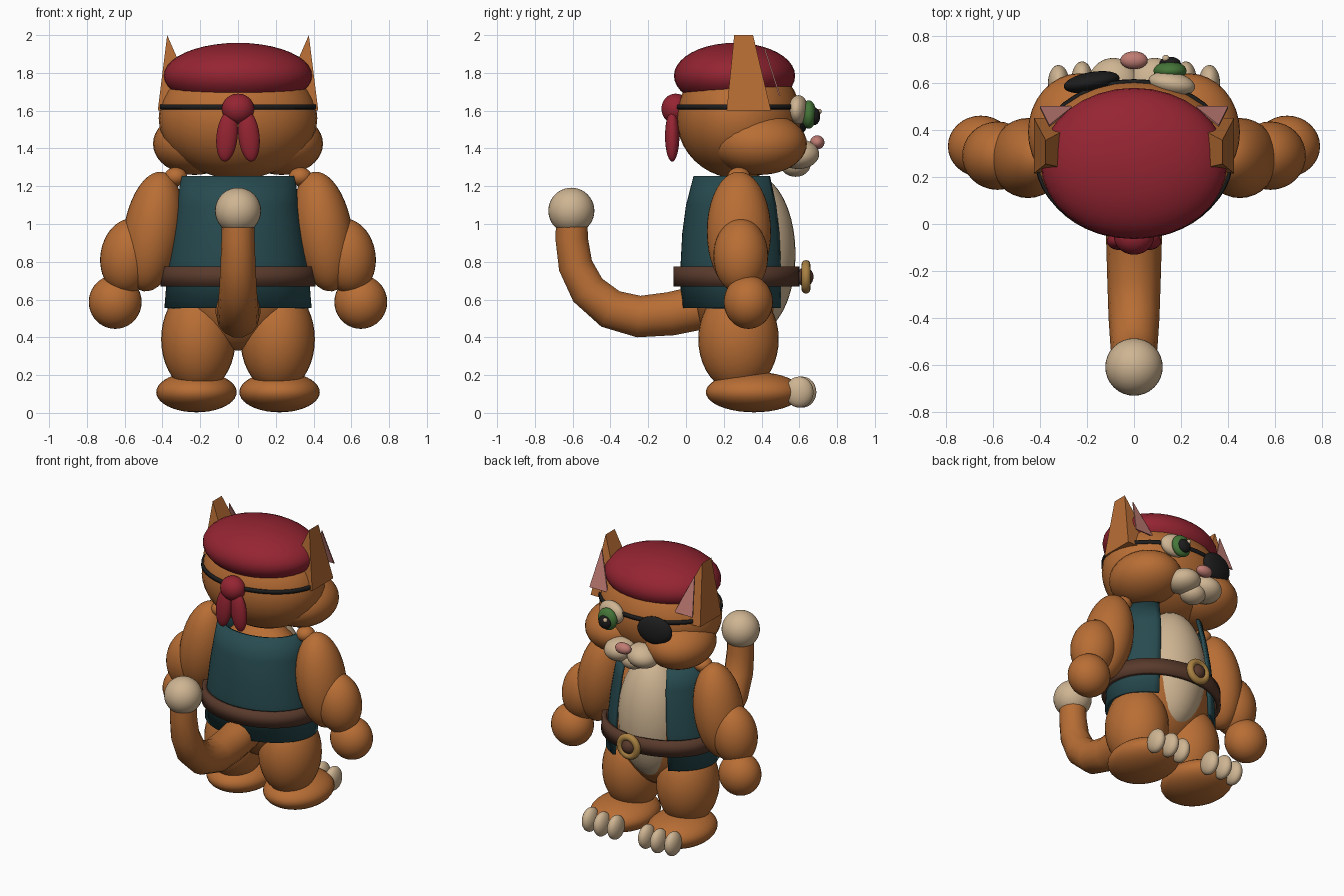
import bpy, bmesh
from math import sin, cos, radians, pi
from mathutils import Matrix, Vector, Euler

if "Cube" in bpy.data.objects:
    bpy.data.objects.remove(bpy.data.objects["Cube"], do_unlink=True)


def material(name, r, g, b):
    m = bpy.data.materials.new(name)
    m.use_nodes = True
    m.diffuse_color = (r, g, b, 1)
    bsdf = next(n for n in m.node_tree.nodes if n.type == 'BSDF_PRINCIPLED')
    bsdf.inputs["Base Color"].default_value = (r, g, b, 1)
    bsdf.inputs["Roughness"].default_value = 0.8
    return m


FUR = material("orange_fur", 0.48, 0.155, 0.035)
CREAM = material("cream", 0.62, 0.46, 0.29)
RED = material("red_cloth", 0.3, 0.018, 0.032)
TEAL = material("teal_cloth", 0.02, 0.07, 0.08)
LEATHER = material("brown_leather", 0.1, 0.042, 0.025)
BLACK = material("black", 0.012, 0.012, 0.012)
GOLD = material("gold", 0.4, 0.22, 0.055)
GREEN = material("green_iris", 0.06, 0.18, 0.04)
PINK = material("pink", 0.52, 0.2, 0.17)


def add(name, bm, mat, smooth=True):
    bmesh.ops.recalc_face_normals(bm, faces=bm.faces)
    me = bpy.data.meshes.new(name)
    bm.to_mesh(me)
    bm.free()
    me.materials.append(mat)
    ob = bpy.data.objects.new(name, me)
    bpy.context.collection.objects.link(ob)
    if smooth:
        bpy.ops.object.select_all(action='DESELECT')
        ob.select_set(True)
        bpy.context.view_layer.objects.active = ob
        bpy.ops.object.shade_smooth_by_angle(angle=radians(40))
    return ob


def ball(name, mat, loc, radii, rot=(0, 0, 0)):
    """Ellipsoid; rot is in degrees."""
    bm = bmesh.new()
    bmesh.ops.create_uvsphere(bm, u_segments=32, v_segments=20, radius=1)
    turn = Euler([radians(a) for a in rot]).to_matrix().to_4x4()
    bm.transform(Matrix.Translation(loc) @ turn @ Matrix.Diagonal((*radii, 1)))
    return add(name, bm, mat)


def pair(name, mat, loc, radii, rot=(0, 0, 0)):
    for side, s in (("left", 1), ("right", -1)):
        ball(f"{side}_{name}", mat, (s * loc[0], loc[1], loc[2]), radii,
             (rot[0], s * rot[1], s * rot[2]))


def band(name, mat, y, rows, gap=0, thick=0.02):
    """Elliptical cloth wall from (z, rx, ry) rows, open by gap degrees each side of +y."""
    bm = bmesh.new()
    n = 48
    count = n + 1 if gap else n
    rings = []
    for z, rx, ry in rows:
        ring = []
        for i in range(count):
            a = radians(gap) + (2 * pi - 2 * radians(gap)) * i / n
            ring.append(bm.verts.new((rx * sin(a), y + ry * cos(a), z)))
        rings.append(ring)
    for lo, hi in zip(rings, rings[1:]):
        for i in range(n):
            j = (i + 1) % count
            bm.faces.new((lo[i], lo[j], hi[j], hi[i]))
    ob = add(name, bm, mat)
    mod = ob.modifiers.new("thickness", 'SOLIDIFY')
    mod.thickness = thick
    mod.offset = -1
    return ob


def solid(name, mat, points, smooth=False):
    """Convex hull of a few points."""
    bm = bmesh.new()
    for p in points:
        bm.verts.new(p)
    bmesh.ops.convex_hull(bm, input=bm.verts)
    return add(name, bm, mat, smooth)


# Torso and belly
ball("torso", FUR, (0, 0.265, 0.8), (0.36, 0.26, 0.47))
ball("belly", CREAM, (0, 0.36, 0.84), (0.23, 0.22, 0.42))

# Open vest and belt
band("vest", TEAL, 0.26, [(0.555, 0.39, 0.29), (0.8, 0.37, 0.288), (0.95, 0.35, 0.28),
                          (1.1, 0.325, 0.26), (1.255, 0.3, 0.22)], gap=33)
band("belt", LEATHER, 0.268, [(0.67, 0.41, 0.333), (0.775, 0.405, 0.333)], thick=0.03)

# Buckle: oval ring with a leather stud
bpy.ops.mesh.primitive_torus_add(major_radius=0.065, minor_radius=0.024, major_segments=32,
                                 minor_segments=12, location=(0, 0.635, 0.72),
                                 rotation=(pi / 2, 0, 0))
buckle = bpy.context.object
buckle.name = "buckle_ring"
buckle.data.materials.append(GOLD)
bpy.ops.object.shade_smooth()
ball("buckle_stud", LEATHER, (0, 0.63, 0.72), (0.05, 0.045, 0.05))

# Arms
pair("upper_arm", FUR, (0.45, 0.28, 0.96), (0.155, 0.17, 0.32), (0, -9, 0))
pair("shoulder", FUR, (0.33, 0.28, 1.25), (0.06, 0.06, 0.05))
pair("forearm", FUR, (0.58, 0.29, 0.83), (0.148, 0.145, 0.2), (0, -10, 0))
pair("hand", FUR, (0.65, 0.33, 0.587), (0.14, 0.13, 0.142))

# Legs, feet and claws
pair("leg", FUR, (0.21, 0.278, 0.39), (0.197, 0.213, 0.28))
pair("foot", FUR, (0.22, 0.36, 0.11), (0.213, 0.255, 0.107))
for i, (x, y) in enumerate([(0.12, 0.605), (0.22, 0.615), (0.32, 0.6)]):
    pair(f"claw_{i + 1}", CREAM, (x, y, 0.11), (0.045, 0.075, 0.082))

# Tail
curve = bpy.data.curves.new("tail", 'CURVE')
curve.dimensions = '3D'
curve.bevel_depth = 0.1
curve.bevel_resolution = 5
curve.use_fill_caps = True
path = [(0.06, 0.555, 1.2), (-0.08, 0.525, 1.18), (-0.25, 0.51, 1.13), (-0.4, 0.55, 1.08),
        (-0.52, 0.65, 1.0), (-0.585, 0.78, 0.93), (-0.605, 0.92, 0.88), (-0.605, 1.05, 0.85)]
spline = curve.splines.new('POLY')
spline.points.add(len(path) - 1)
for p, (y, z, r) in zip(spline.points, path):
    p.co = (0, y, z, 1)
    p.radius = r
curve.materials.append(FUR)
bpy.context.collection.objects.link(bpy.data.objects.new("tail", curve))
ball("tail_tip", CREAM, (0, -0.607, 1.07), (0.122, 0.122, 0.122))

# Head and cheeks
ball("head", FUR, (0, 0.28, 1.56), (0.42, 0.33, 0.32))
pair("cheek", FUR, (0.23, 0.39, 1.425), (0.22, 0.25, 0.165))

# Muzzle and nose
pair("muzzle", CREAM, (0.088, 0.595, 1.37), (0.108, 0.11, 0.078), (0, 8, 0))
ball("chin", CREAM, (0, 0.58, 1.315), (0.085, 0.08, 0.065))
ball("nose", PINK, (0, 0.695, 1.432), (0.058, 0.038, 0.037))

# Eye
ball("eye_white", CREAM, (0.16, 0.595, 1.605), (0.1, 0.05, 0.077), (0, 0, -10))
ball("eye_iris", GREEN, (0.153, 0.65, 1.58), (0.07, 0.04, 0.075))
ball("eye_pupil", BLACK, (0.153, 0.68, 1.57), (0.046, 0.03, 0.046))
ball("eye_glint", CREAM, (0.135, 0.703, 1.595), (0.015, 0.015, 0.015))

# Eye patch and strap
ball("eye_patch", BLACK, (-0.18, 0.602, 1.57), (0.12, 0.043, 0.095), (0, 0, 10))
band("eye_patch_strap", BLACK, 0.28, [(1.608, 0.422, 0.335), (1.633, 0.42, 0.333)])

# Ears: four-sided wedges with a leaning inner panel
for side, s in (("left", 1), ("right", -1)):
    base = [(s * x, y, 1.6) for x in (0.2, 0.425) for y in (0.215, 0.45)]
    ridge = [(s * 0.375, y, 2.0) for y in (0.255, 0.355)]
    solid(f"{side}_ear", FUR, base + ridge)
    panel = [(0.26, 0.5, 1.68), (0.4, 0.5, 1.68), (0.36, 0.42, 1.93)]
    solid(f"{side}_inner_ear", PINK,
          [(s * x, y + d, z) for x, y, z in panel for d in (0, -0.008)])

# Bandana with knot and two ends
ball("bandana", RED, (0, 0.257, 1.785), (0.395, 0.321, 0.174))
ball("bandana_knot", RED, (0, -0.055, 1.61), (0.085, 0.075, 0.08))
pair("bandana_end", RED, (0.058, -0.073, 1.465), (0.056, 0.038, 0.135), (0, -6, 0))
